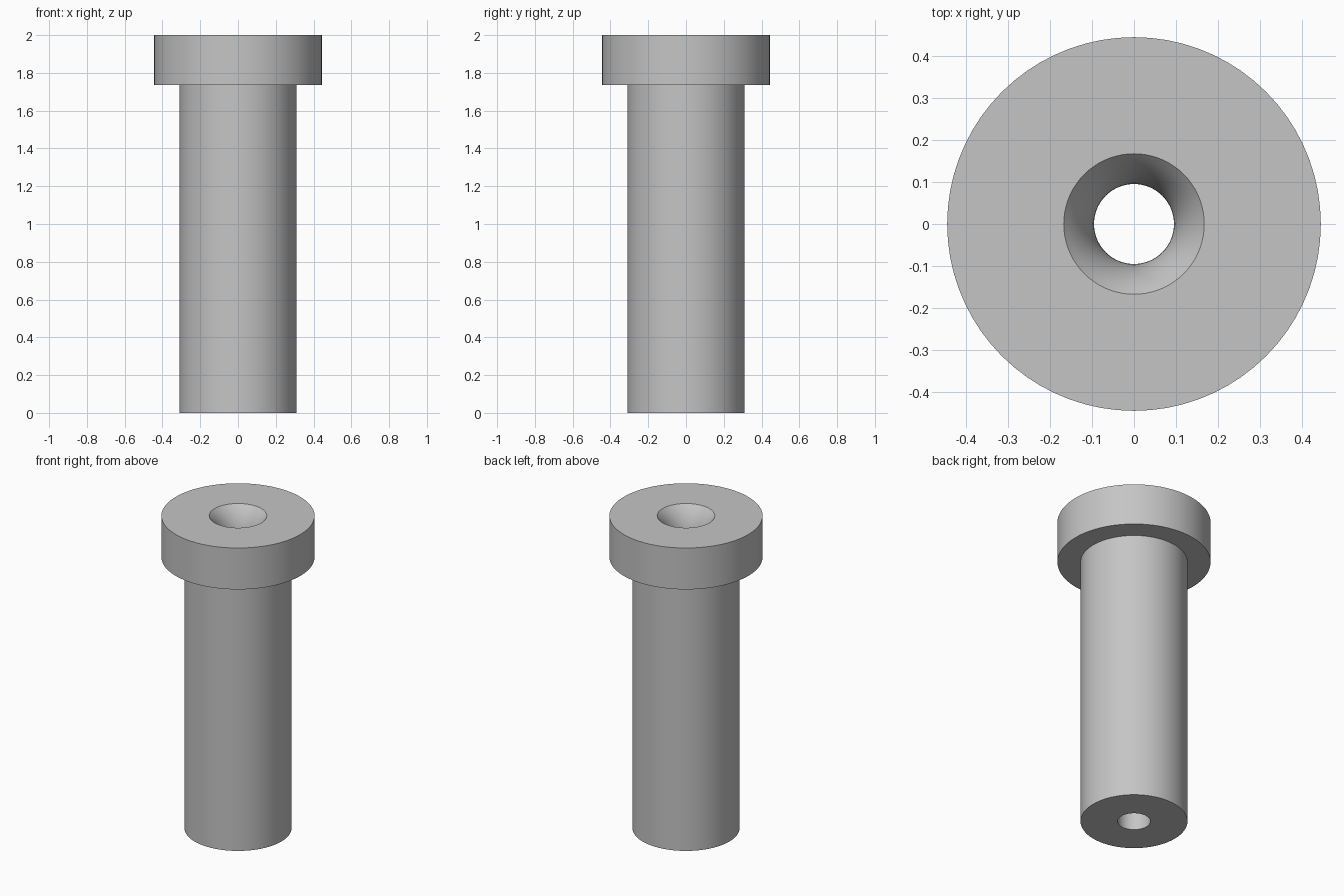
import bpy, bmesh, math

cube = bpy.data.objects.get("Cube")
if cube:
    bpy.data.objects.remove(cube, do_unlink=True)

SEGMENTS = 72
HEIGHT, HEAD_BOTTOM = 2.0, 1.735
HEAD_R, SHAFT_R, BORE_R, MOUTH_R = 0.444, 0.31, 0.095, 0.167
ROUND_R = 0.26

# Plain steel
steel = bpy.data.materials.new("grey_steel")
steel.use_nodes = True
colour = (0.56, 0.56, 0.56, 1)
steel.diffuse_color = colour
steel.node_tree.nodes["Principled BSDF"].inputs["Base Color"].default_value = colour

# Rounded lead-in: an arc tangent to the bore, opening up to the mouth
end_angle = math.acos(1 - (MOUTH_R - BORE_R) / ROUND_R)
start_z = HEIGHT - ROUND_R * math.sin(end_angle)
lead_in = []
for i in range(11):
    a = end_angle * i / 10
    lead_in.append((BORE_R + ROUND_R * (1 - math.cos(a)), start_z + ROUND_R * math.sin(a)))

# Closed cross-section: bore, lead-in, head, shaft
profile = [(BORE_R, 0)] + lead_in + [
    (HEAD_R, HEIGHT), (HEAD_R, HEAD_BOTTOM), (SHAFT_R, HEAD_BOTTOM), (SHAFT_R, 0)]

# Turn the cross-section around the z axis
bm = bmesh.new()
verts = [bm.verts.new((r, 0, z)) for r, z in profile]
edges = [bm.edges.new((v, verts[(i + 1) % len(verts)])) for i, v in enumerate(verts)]
bmesh.ops.spin(bm, geom=verts + edges, cent=(0, 0, 0), axis=(0, 0, 1),
               angle=math.tau, steps=SEGMENTS, use_merge=True)
bmesh.ops.remove_doubles(bm, verts=bm.verts[:], dist=0.0001)
bmesh.ops.recalc_face_normals(bm, faces=bm.faces[:])
mesh = bpy.data.meshes.new("headed_bushing")
bm.to_mesh(mesh)
bm.free()
mesh.materials.append(steel)

bushing = bpy.data.objects.new("headed_bushing", mesh)
bpy.context.collection.objects.link(bushing)
bpy.ops.object.select_all(action='DESELECT')
bushing.select_set(True)
bpy.context.view_layer.objects.active = bushing
bpy.ops.object.shade_smooth_by_angle(angle=math.radians(30))
